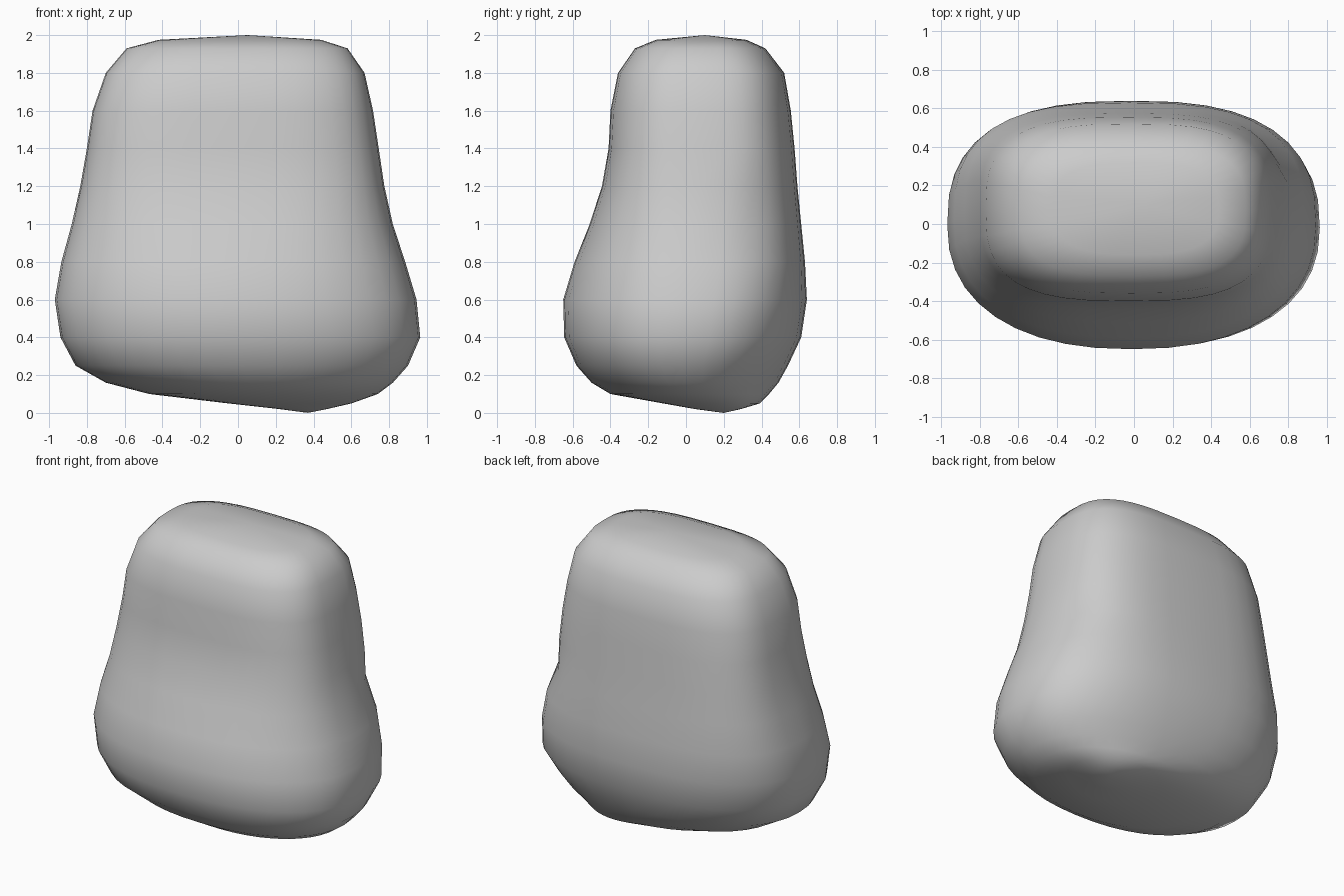
import bpy, bmesh, math

if "Cube" in bpy.data.objects:
    bpy.data.objects.remove(bpy.data.objects["Cube"])

# Horizontal sections: z, x min, x max, y min, y max, front squareness, back squareness
SECTIONS = [
    (0.02, 0.22, 0.47, 0.05, 0.29, 2.0, 2.0),
    (0.05, -0.05, 0.60, -0.12, 0.39, 2.0, 2.0),
    (0.10, -0.47, 0.74, -0.40, 0.44, 2.1, 2.1),
    (0.16, -0.70, 0.82, -0.50, 0.49, 2.2, 2.2),
    (0.25, -0.86, 0.90, -0.58, 0.54, 2.3, 2.3),
    (0.40, -0.94, 0.965, -0.645, 0.61, 2.3, 2.5),
    (0.60, -0.97, 0.945, -0.65, 0.64, 2.3, 2.6),
    (0.80, -0.935, 0.885, -0.59, 0.63, 2.4, 2.8),
    (1.00, -0.88, 0.82, -0.51, 0.61, 2.6, 2.9),
    (1.20, -0.835, 0.775, -0.445, 0.59, 2.9, 3.0),
    (1.40, -0.80, 0.745, -0.41, 0.575, 3.0, 3.0),
    (1.60, -0.77, 0.715, -0.40, 0.555, 3.0, 3.0),
    (1.80, -0.70, 0.67, -0.36, 0.52, 3.0, 3.0),
    (1.93, -0.59, 0.58, -0.27, 0.42, 3.0, 3.0),
    (1.975, -0.42, 0.44, -0.16, 0.32, 2.8, 2.8),
]
SIDES = 40


def spow(v, p):
    return math.copysign(abs(v) ** p, v)


def ring(bm, z, x0, x1, y0, y1, front, back):
    """Superellipse outline, with a separate squareness for front and back."""
    verts = []
    for i in range(SIDES):
        a = math.tau * i / SIDES
        p = 2 / (back if math.sin(a) > 0 else front)
        x = (x0 + x1) / 2 + (x1 - x0) / 2 * spow(math.cos(a), p)
        y = (y0 + y1) / 2 + (y1 - y0) / 2 * spow(math.sin(a), p)
        # shallow dent on the right flank towards the back
        d = ((y - 0.38) / 0.16) ** 2 + ((z - 1.04) / 0.12) ** 2
        if x > 0.4:
            x -= 0.04 * math.exp(-d)
        verts.append(bm.verts.new((x, y, z)))
    return verts


# Rounded, tapering boulder body
bm = bmesh.new()
rings = [ring(bm, *s) for s in SECTIONS]
for low, high in zip(rings, rings[1:]):
    for i in range(SIDES):
        j = (i + 1) % SIDES
        bm.faces.new((low[i], low[j], high[j], high[i]))

# Off-centre underside point and softly domed top
bottom = bm.verts.new((0.37, 0.2, 0.0))
top = bm.verts.new((0.05, 0.1, 2.0))
for i in range(SIDES):
    j = (i + 1) % SIDES
    bm.faces.new((rings[0][j], rings[0][i], bottom))
    bm.faces.new((rings[-1][i], rings[-1][j], top))
bmesh.ops.recalc_face_normals(bm, faces=bm.faces)
for f in bm.faces:
    f.smooth = True

mesh = bpy.data.meshes.new("boulder")
bm.to_mesh(mesh)
bm.free()
bpy.context.collection.objects.link(bpy.data.objects.new("boulder", mesh))
